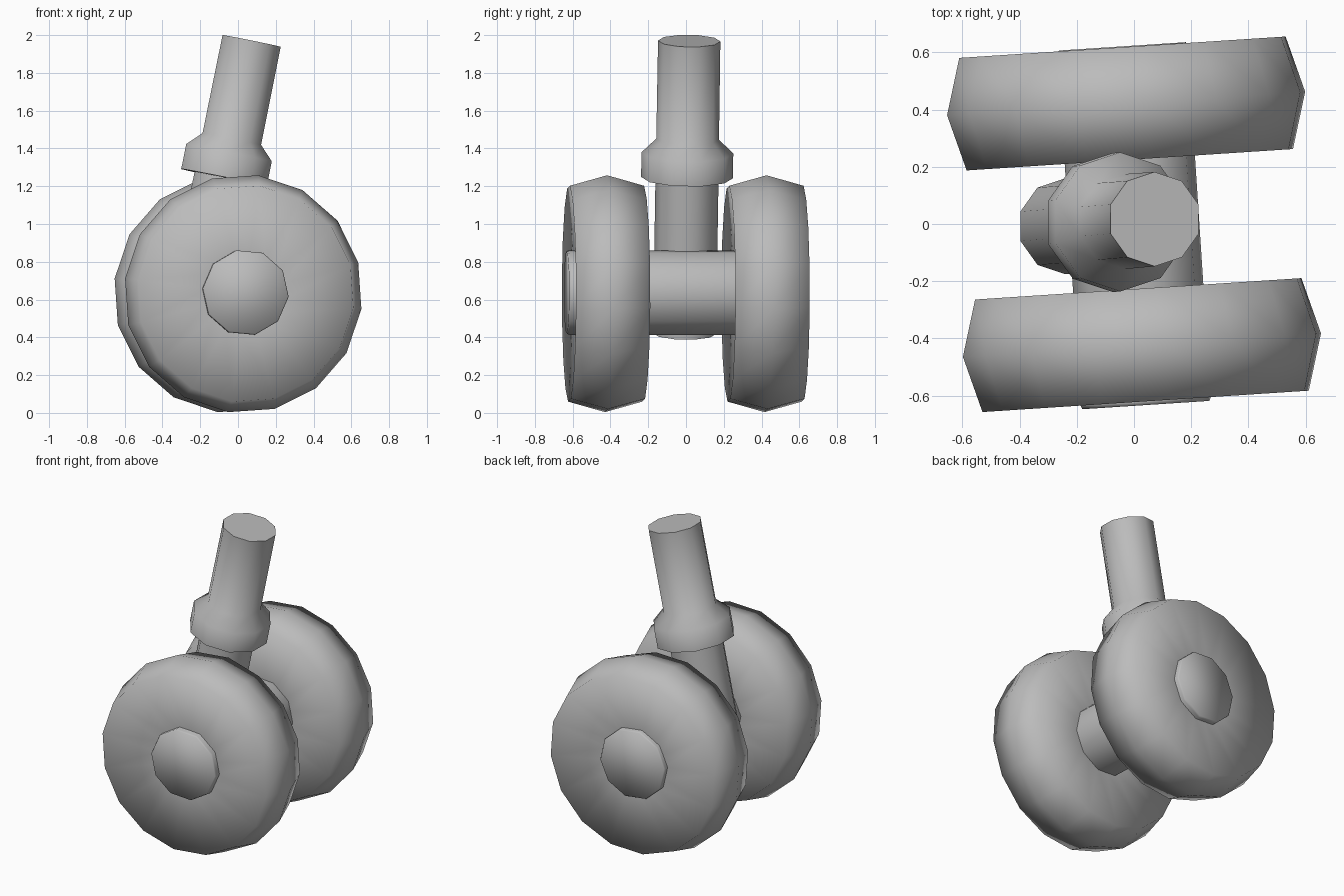
import bpy, bmesh, math
from mathutils import Vector

if "Cube" in bpy.data.objects:
    bpy.data.objects.remove(bpy.data.objects["Cube"])

metal = bpy.data.materials.new("grey_metal")
metal.diffuse_color = (0.5, 0.5, 0.5, 1)
metal.use_nodes = True
metal.node_tree.nodes["Principled BSDF"].inputs["Base Color"].default_value = metal.diffuse_color


def lathe(name, origin, axis, u, profile, sides, phase, smooth_caps):
    """Revolve (distance along axis, radius) pairs into a capped solid."""
    axis = axis.normalized()
    u = (u - axis * u.dot(axis)).normalized()
    v = Vector((0, 0, 1))
    v = (v - axis * v.dot(axis)).normalized() if abs(axis.z) < 0.5 else axis.cross(u)
    bm = bmesh.new()
    rings = []
    for d, r in profile:
        ring = []
        for i in range(sides):
            a = math.radians(phase) + 2 * math.pi * i / sides
            ring.append(bm.verts.new(origin + axis * d + (u * math.cos(a) + v * math.sin(a)) * r))
        rings.append(ring)
    for lo, hi in zip(rings, rings[1:]):
        for i in range(sides):
            j = (i + 1) % sides
            bm.faces.new((lo[i], lo[j], hi[j], hi[i])).smooth = True
    for ring in (rings[0], rings[-1]):
        bm.faces.new(ring).smooth = smooth_caps
    bmesh.ops.recalc_face_normals(bm, faces=bm.faces)
    # Crisp rims where the caps are flat
    if not smooth_caps:
        for e in bm.edges:
            if e.calc_face_angle(0) > math.radians(55):
                e.smooth = False
    mesh = bpy.data.meshes.new(name)
    bm.to_mesh(mesh)
    bm.free()
    mesh.materials.append(metal)
    obj = bpy.data.objects.new(name, mesh)
    bpy.context.collection.objects.link(obj)
    return obj


# Axle line, turned slightly about the vertical
yaw = math.radians(3.75)
along = Vector((-math.sin(yaw), math.cos(yaw), 0))
across = Vector((math.cos(yaw), math.sin(yaw), 0))
centre = Vector((0, 0.001, 0.631))

# Wheels: ridged tread with dished sides
tread = [(-0.164, 0.21), (-0.197, 0.576), (0, 0.632), (0.197, 0.576), (0.164, 0.21)]
for name, d in (("front_wheel", -0.425), ("back_wheel", 0.421)):
    lathe(name, centre + along * d, along, across, tread, 16, 15.2, True)

# Axle whose ends show as hubs
lathe("axle", centre + Vector((0, 0, 0.006)), along, across,
      [(-0.635, 0.223), (-0.623, 0.229), (0.61, 0.229), (0.621, 0.223)], 10, 30.5, True)

# Leaning strut with its collar in one piece, measured down from the top
top = Vector((0.072, 0.017, 1.969))
down = Vector((-0.241, -0.008, 0.42)) - top
lathe("strut", top, down, Vector((0, 1, 0)),
      [(0, 0.165), (0.53, 0.166), (0.605, 0.243), (0.738, 0.243),
       (0.739, 0.167), (down.length, 0.167)], 10, 0, False)
